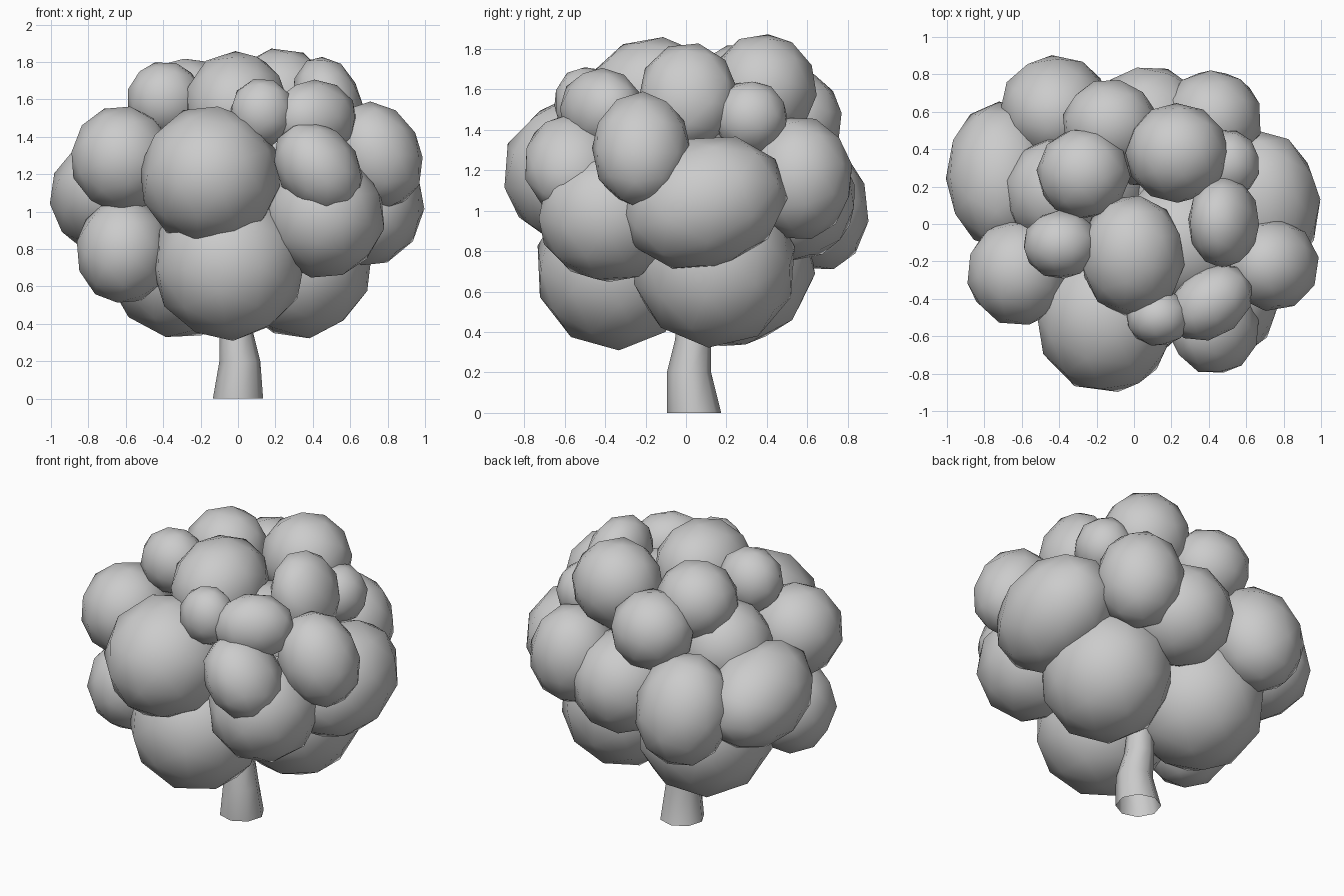
import bpy, bmesh, math, random
from mathutils import Matrix, Euler

if "Cube" in bpy.data.objects:
    bpy.data.objects.remove(bpy.data.objects["Cube"])

random.seed(4)


def finish(name, bm):
    mesh = bpy.data.meshes.new(name)
    bm.to_mesh(mesh)
    bm.free()
    for p in mesh.polygons:
        p.use_smooth = True
    obj = bpy.data.objects.new(name, mesh)
    bpy.context.collection.objects.link(obj)
    return obj


def leaf_clump(name, centre, radii, tilt=0, axis='X'):
    """Low-poly ball, randomly turned, then stretched to an ellipsoid."""
    bm = bmesh.new()
    bmesh.ops.create_icosphere(bm, subdivisions=2, radius=1.03)
    spin = Euler([random.uniform(0, math.tau) for _ in range(3)]).to_matrix().to_4x4()
    m = (Matrix.Translation(centre) @ Matrix.Rotation(math.radians(tilt), 4, axis)
         @ Matrix.Diagonal((*radii, 1)) @ spin)
    bmesh.ops.transform(bm, matrix=m, verts=bm.verts)
    return finish(name, bm)


# Trunk: eight-sided bent tube, rings as (x, y, z, radius)
bm = bmesh.new()
rings = []
for x, y, z, r in [(0, .04, 0, .135), (.01, .015, .2, .11),
                   (-.01, .035, .36, .09), (-.02, .05, .7, .07)]:
    rings.append([bm.verts.new((x + r * math.cos(i * math.tau / 8 + .1),
                                y + r * math.sin(i * math.tau / 8 + .1), z))
                  for i in range(8)])
for a, b in zip(rings, rings[1:]):
    for i in range(8):
        j = (i + 1) % 8
        bm.faces.new((a[i], a[j], b[j], b[i]))
finish("trunk", bm)

# Lower foliage
leaf_clump("clump_low_front", (-.05, -.35, .72), (.4, .39, .4))
leaf_clump("clump_low_right", (.33, .14, .73), (.38, .4, .4))
leaf_clump("clump_low_back_left", (-.3, .22, .74), (.4, .41, .41))
leaf_clump("clump_low_left", (-.61, -.23, .79), (.25, .27, .28))

# Middle foliage
leaf_clump("clump_mid_front", (-.15, -.5, 1.19), (.37, .4, .37))
leaf_clump("clump_mid_front_right", (.46, -.38, .98), (.32, .35, .33))
leaf_clump("clump_mid_right", (.68, .09, 1.04), (.31, .41, .32), 16)
leaf_clump("clump_right", (.74, -.22, 1.3), (.235, .24, .29), -25, 'Y')
leaf_clump("clump_front_right", (.43, -.56, 1.23), (.21, .24, .27), -38, 'Y')
leaf_clump("clump_back_right", (.42, .56, 1.16), (.26, .26, .3))
leaf_clump("clump_back", (.08, .52, 1.06), (.31, .32, .31))
leaf_clump("clump_back_left", (-.42, .62, 1.04), (.29, .27, .34), 18)
leaf_clump("clump_mid_left", (-.71, .26, 1.08), (.29, .39, .29), -15)
leaf_clump("clump_left", (-.62, -.26, 1.28), (.27, .28, .28))
leaf_clump("clump_inner_left", (-.4, .17, 1.28), (.29, .29, .29))
leaf_clump("clump_inner_right", (.26, -.1, 1.27), (.35, .35, .34))

# Upper foliage
leaf_clump("clump_top_front", (-.01, -.17, 1.57), (.275, .32, .28), 12)
leaf_clump("clump_top_left", (-.27, .27, 1.58), (.245, .24, .24))
leaf_clump("clump_top_back", (.23, .38, 1.6), (.27, .26, .27))
leaf_clump("clump_top_right", (.48, .01, 1.57), (.18, .24, .26), -15, 'Y')
leaf_clump("clump_upper_left", (-.39, -.11, 1.6), (.2, .18, .2))
leaf_clump("clump_upper_back", (-.13, .53, 1.45), (.25, .24, .24))
leaf_clump("clump_upper_back_right", (.5, .32, 1.46), (.17, .18, .18))
leaf_clump("clump_upper_front", (.13, -.5, 1.53), (.17, .15, .18))
leaf_clump("clump_upper_front_right", (.41, -.42, 1.5), (.24, .18, .2), 35, 'Z')
